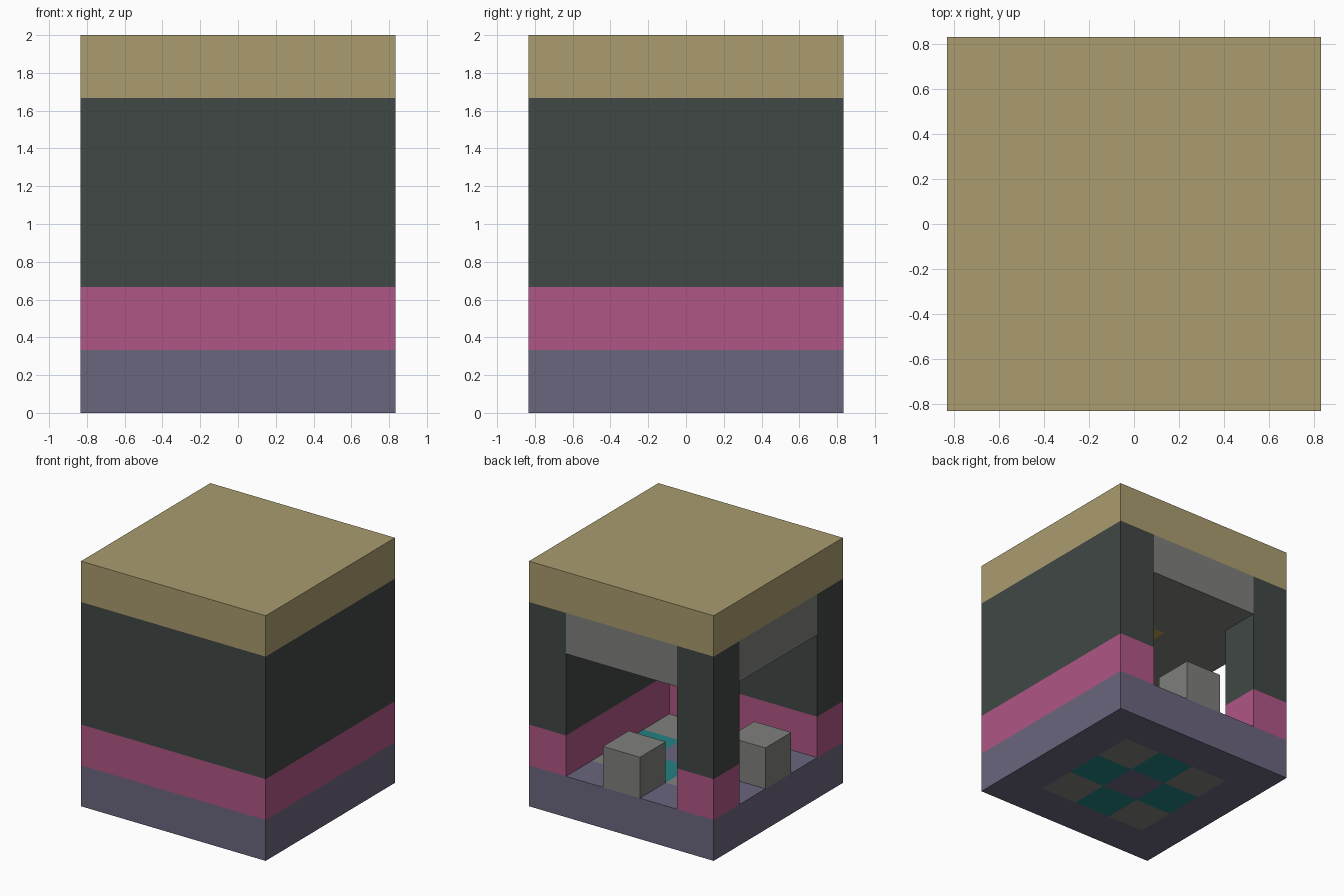
import bpy
import bmesh
from mathutils import Matrix, Vector

cube = bpy.data.objects.get("Cube")
if cube:
    bpy.data.objects.remove(cube, do_unlink=True)

U = 1 / 3  # one block


def material(name, rgb):
    linear = [((c / 255 + 0.055) / 1.055) ** 2.4 for c in rgb] + [1.0]
    mat = bpy.data.materials.new(name)
    mat.use_nodes = True
    mat.diffuse_color = linear
    mat.node_tree.nodes["Principled BSDF"].inputs["Base Color"].default_value = linear
    return mat


tan = material("tan", (170, 156, 111))
charcoal = material("charcoal", (65, 72, 70))
pink = material("pink", (176, 86, 134))
purple = material("slate purple", (107, 102, 126))
grey = material("grey", (127, 127, 125))
teal = material("teal", (35, 128, 131))
gold = material("lamp gold", (190, 152, 76))


def blocks(name, mat, boxes, z0, z1):
    """One object from (x0, x1, y0, y1) footprints, all measured in blocks."""
    bm = bmesh.new()
    for x0, x1, y0, y1 in boxes:
        centre = Vector((x0 + x1, y0 + y1, z0 + z1)) * U / 2
        size = Vector((x1 - x0, y1 - y0, z1 - z0)) * U
        bmesh.ops.create_cube(bm, size=1, matrix=Matrix.Translation(centre) @ Matrix.Diagonal(size.to_4d()))
    mesh = bpy.data.meshes.new(name)
    bm.to_mesh(mesh)
    bm.free()
    mesh.materials.append(mat)
    obj = bpy.data.objects.new(name, mesh)
    bpy.context.collection.objects.link(obj)


def cell(x, y):
    return (x - 0.5, x + 0.5, y - 0.5, y + 0.5)


OUT, IN = 2.5, 1.5
front = (-OUT, OUT, -OUT, -IN)
left = (IN, OUT, -IN, OUT)
back_opening = (-IN, IN, IN, OUT)
right_opening = (-OUT, -IN, -IN, IN)
corner = cell(-2, 2)

# Floor: border with a checkered three by three centre
blocks("floor_border", purple, [front, left, back_opening, right_opening, corner, cell(0, 0)], 0, 1)
ring = [(x, y) for x in (-1, 0, 1) for y in (-1, 0, 1) if (x, y) != (0, 0)]
blocks("floor_corner_tiles", grey, [cell(x, y) for x, y in ring if x and y], 0, 1)
blocks("floor_side_tiles", teal, [cell(x, y) for x, y in ring if not (x and y)], 0, 1)

# Two solid walls and the free corner post
walls = [front, left, corner]
blocks("lower_walls", pink, walls, 1, 2)
blocks("upper_walls", charcoal, walls, 2, 5)

# Blocks standing in the two openings
blocks("back_bollard", grey, [cell(0, 2)], 1, 2)
blocks("right_bollard", grey, [cell(-2, 0)], 1, 2)

# Ceiling, lintels and lamp
blocks("ceiling", grey, [back_opening, right_opening] + [cell(x, y) for x, y in ring], 4, 5)
blocks("ceiling_lamp", gold, [cell(0, 0)], 4, 5)

# Roof slab
blocks("roof", tan, [(-OUT, OUT, -OUT, OUT)], 5, 6)
